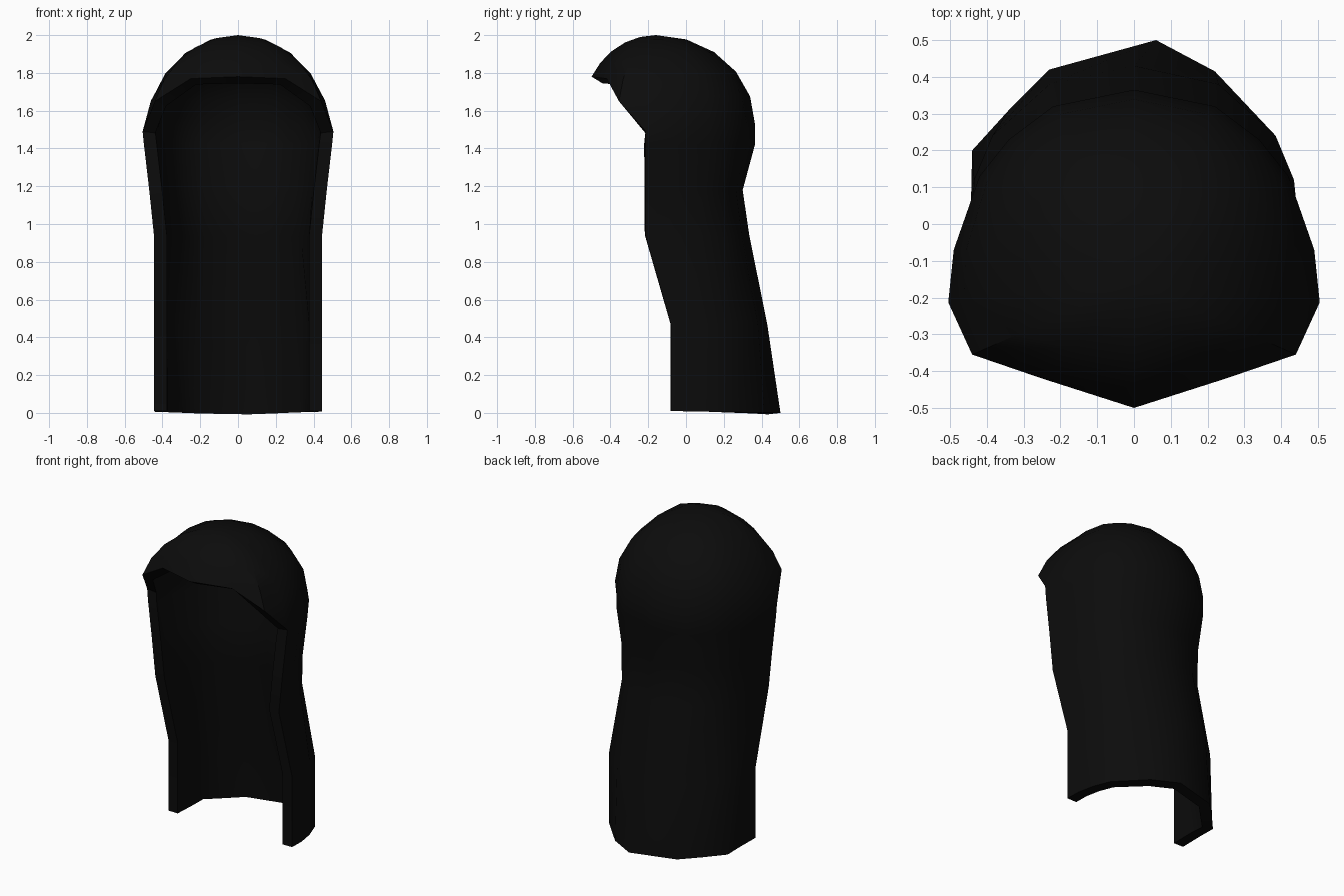
import bpy, bmesh, math
from mathutils import Vector

if "Cube" in bpy.data.objects:
    bpy.data.objects.remove(bpy.data.objects["Cube"])

# Hair colour
black = bpy.data.materials.new("soft black")
black.use_nodes = True
colour = (0.0035, 0.0035, 0.0035, 1)
black.diffuse_color = colour
bsdf = black.node_tree.nodes["Principled BSDF"]
bsdf.inputs["Base Color"].default_value = colour
bsdf.inputs["Roughness"].default_value = 0.8


def mirrored(half):
    """Continue a half outline, which ends at the back centre, round to -x."""
    return half + [(-p[0], *p[1:]) for p in reversed(half[:-1])]


# Lower rim of the cap: x, y, z and the dome angle reached there.
# Fringe hem flares forward, the back curves in to vertical.
fringe = [(0, -.5, 1.78, 62), (.25, -.42, 1.77, 65), (.44, -.355, 1.65, 72)]
back = [(.505, -.213, 1.49, 80), (.49, -.07, 1.50, 86), (.42, .13, 1.53, 90),
        (.34, .23, 1.53, 90), (.22, .32, 1.53, 90), (0, .365, 1.53, 90)]
rim = mirrored(fringe + back)[:-1]
crown = Vector((0, -.16, 2))

# Outlines of the hanging hair, from side edge to back centre: (z, points)
lengths = [
    (1.42, [(.498, -.215), (.485, -.07), (.415, .12), (.34, .23), (.22, .32), (0, .365)]),
    (1.18, [(.47, -.215), (.458, -.08), (.405, .085), (.335, .187), (.205, .265), (0, .30)]),
    (0.94, [(.445, -.215), (.44, -.09), (.395, .08), (.325, .195), (.20, .295), (0, .335)]),
    (0.47, [(.445, -.08), (.444, .02), (.435, .12), (.385, .24), (.23, .38), (0, .43)]),
]
# Slightly uneven bottom hem, all the way round
hem = [(.445, -.08), (.445, .02), (.425, .13), (.385, .24), (.22, .415), (.06, .5),
       (-.23, .42), (-.34, .31), (-.44, .2), (-.44, .08), (-.445, -.08)]

bm = bmesh.new()


def bridge(upper, lower, closed):
    n = len(lower)
    for i in range(n if closed else n - 1):
        j = (i + 1) % n
        bm.faces.new((lower[i], lower[j], upper[j], upper[i]))


# Rounded cap
pole = bm.verts.new(crown)
previous = None
for step in range(1, 6):
    row = []
    for x, y, z, angle in rim:
        end = math.radians(angle)
        t = end * step / 5
        out = math.sin(t) / math.sin(end)
        up = (math.cos(t) - math.cos(end)) / (1 - math.cos(end))
        row.append(bm.verts.new((x * out, crown.y + (y - crown.y) * out,
                                 z + (crown.z - z) * up)))
    if previous:
        bridge(previous, row, True)
    else:
        for i in range(len(row)):
            bm.faces.new((row[i], row[(i + 1) % len(row)], pole))
    previous = row

# Hanging length, open at the face
previous = previous[3:14]
for z, half in lengths:
    row = [bm.verts.new((x, y, z)) for x, y in mirrored(half)]
    bridge(previous, row, False)
    previous = row
row = [bm.verts.new((x, y, .01 * abs(i - 5) / 5)) for i, (x, y) in enumerate(hem)]
bridge(previous, row, False)

mesh = bpy.data.meshes.new("long_hair")
bm.to_mesh(mesh)
bm.free()
mesh.materials.append(black)
hair = bpy.data.objects.new("long_hair", mesh)
bpy.context.collection.objects.link(hair)

# Give the shell its thickness on the inside
bpy.ops.object.select_all(action='DESELECT')
bpy.context.view_layer.objects.active = hair
hair.select_set(True)
shell = hair.modifiers.new("thickness", 'SOLIDIFY')
shell.thickness = 0.068
shell.offset = -1
bpy.ops.object.modifier_apply(modifier=shell.name)
bpy.ops.object.shade_smooth_by_angle(angle=math.radians(40))
